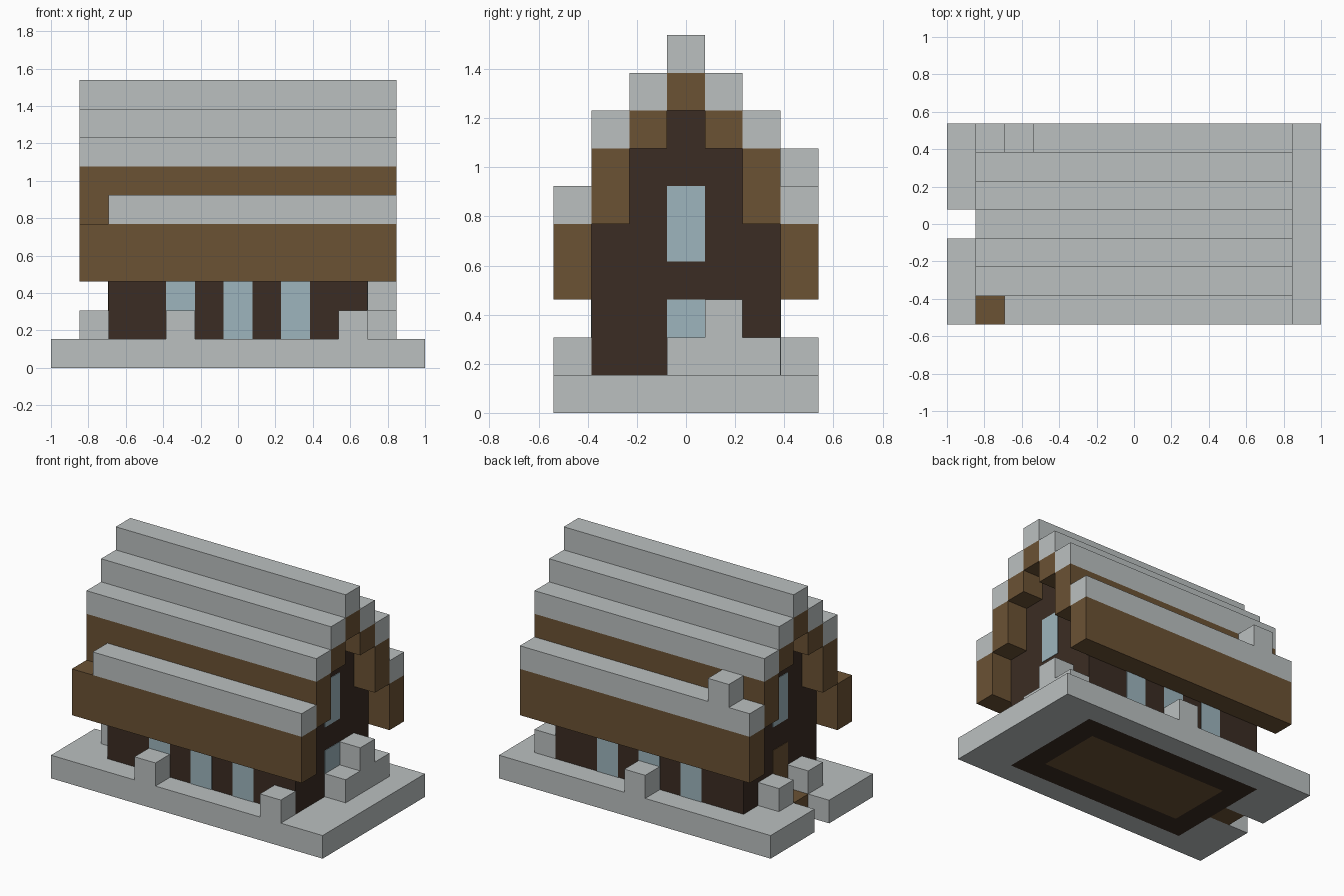
import bpy
import bmesh
from mathutils import Matrix, Vector

U = 2 / 13          # one block
NX, NY = 13, 7      # footprint in blocks

cube = bpy.data.objects.get("Cube")
if cube:
    bpy.data.objects.remove(cube, do_unlink=True)


def make_material(name, srgb):
    lin = [((c / 255 + 0.055) / 1.055) ** 2.4 for c in srgb] + [1.0]
    mat = bpy.data.materials.new(name)
    mat.use_nodes = True
    mat.diffuse_color = lin
    mat.node_tree.nodes["Principled BSDF"].inputs["Base Color"].default_value = lin
    return mat


SNOW = make_material("snow", (187, 192, 192))
WOOD = make_material("brown wood", (107, 82, 52))
DARK = make_material("dark timber", (59, 44, 35))
GLASS = make_material("pale glass", (157, 181, 189))


def blocks(name, mat, spans, grow=0.0):
    """One object from boxes given as ((x0, x1), (y0, y1), (z0, z1)) in blocks."""
    bm = bmesh.new()
    for xs, ys, zs in spans:
        lo, hi = (Vector(c) for c in zip(xs, ys, zs))
        mid = (lo + hi) / 2 - Vector((NX / 2, NY / 2, 0))
        size = (hi - lo) * U
        bmesh.ops.create_cube(bm, size=1, matrix=Matrix.Translation(mid * U)
                              @ Matrix.Diagonal((*size, 1)))
    mesh = bpy.data.meshes.new(name)
    bm.to_mesh(mesh)
    bm.free()
    mesh.materials.append(mat)
    obj = bpy.data.objects.new(name, mesh)
    bpy.context.collection.objects.link(obj)
    return obj


def cell(x, y, z):
    return ((x, x + 1), (y, y + 1), (z, z + 1))


def both_sides(spans):
    """Add copies mirrored from front to back."""
    return spans + [(x, (NY - y[1], NY - y[0]), z) for x, y, z in spans]


# Snowy ground around the house, with a gap for the doorstep
blocks("snow_ground", SNOW,
       both_sides([((0, 13), (0, 1), (0, 1)), ((0, 2), (1, 3), (0, 1))])
       + [((11, 13), (1, 6), (0, 1))])
blocks("doorstep", WOOD, [cell(1, 3, 0)])

# Floor and its timber frame
blocks("floor", WOOD, [((3, 10), (2, 5), (0, 1))])
blocks("floor_frame", DARK,
       both_sides([((2, 11), (1, 2), (0, 1))])
       + [((x, x + 1), (2, 5), (0, 1)) for x in (2, 10)])

# House body, stepping inward under the roof
blocks("house_walls", DARK,
       [((2, 11), (1, 6), (1, 5)), ((2, 11), (2, 5), (5, 7)), ((2, 11), (3, 4), (7, 8))])

# Thin window and door plates on the walls
T = 0.02
blocks("long_wall_windows", GLASS,
       both_sides([((x, x + 1), (1 - T, 1), (1, 3)) for x in (4, 6, 8)]))
blocks("gable_windows", GLASS,
       [((2 - T, 2), (3, 4), (4, 6)), ((11, 11 + T), (3, 4), (4, 6)),
        ((11, 11 + T), (3, 4), (1, 3))])
blocks("door", WOOD, [((2 - T, 2), (3, 4), (1, 3))])

# Stepped wooden roof
RUN = (1, 12)
blocks("roof_boards", WOOD,
       both_sides([(RUN, (0, 1), (3, 5)), (RUN, (1, 2), (5, 7)), (RUN, (2, 3), (7, 8))])
       + [(RUN, (3, 4), (8, 9))])

# Snow on every roof step; one front corner is bare
blocks("roof_snow", SNOW,
       both_sides([(RUN, (1, 2), (7, 8)), (RUN, (2, 3), (8, 9))])
       + [(RUN, (3, 4), (9, 10)), ((2, 12), (0, 1), (5, 6)), (RUN, (6, 7), (5, 6))])
blocks("roof_snow_lump", SNOW, [cell(2, 6, 6)])

# Snow heaps on the ground
blocks("door_snow_heaps", SNOW, [cell(1, 2, 1), cell(1, 4, 1)])
blocks("wall_snow_heaps", SNOW, [cell(4, 0, 1), cell(10, 0, 1), cell(6, 6, 1)])
blocks("gable_snow_pile", SNOW, [((11, 12), (3, 6), (1, 2)), cell(11, 4, 2)])
